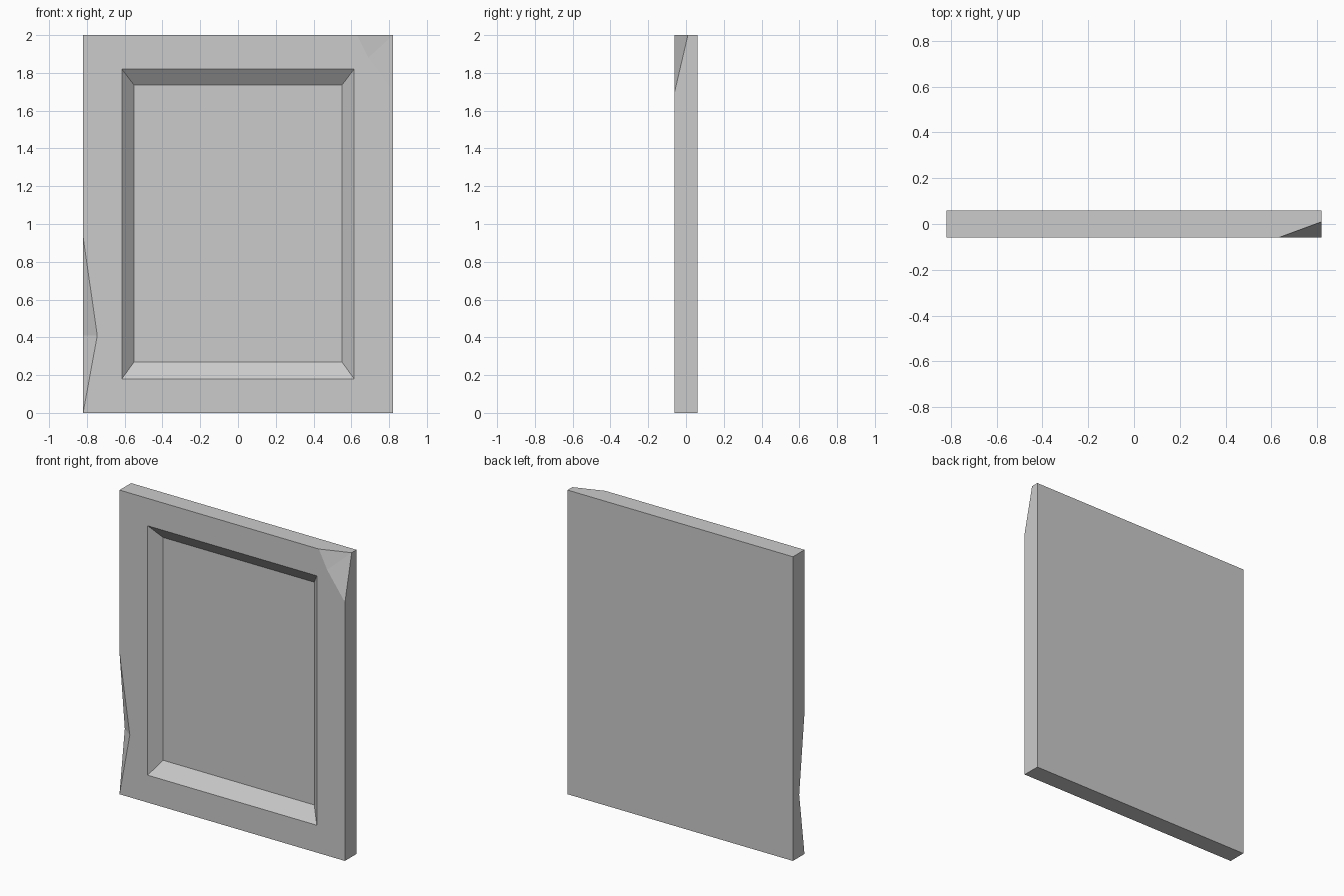
import bpy
import bmesh

if "Cube" in bpy.data.objects:
    bpy.data.objects.remove(bpy.data.objects["Cube"], do_unlink=True)

W, D, H = 0.82, 0.06, 2.0    # half width, half depth, height
FLOOR = 0.007                # depth position of the recessed panel

stone = bpy.data.materials.new("plain_grey")
stone.use_nodes = True
grey = (0.6, 0.6, 0.6, 1)
stone.diffuse_color = grey
stone.node_tree.nodes["Principled BSDF"].inputs["Base Color"].default_value = grey

bm = bmesh.new()


def vert(x, z, y=-D):
    return bm.verts.new((x, y, z))


def rectangle(half, low, high, y):
    """Corners in order: bottom left, bottom right, top right, top left."""
    return [vert(x, z, y) for x, z in
            ((-half, low), (half, low), (half, high), (-half, high))]


# Recess rim, recess floor and back of the slab
rim = rectangle(0.615, 0.18, 1.82, -D)
floor = rectangle(0.55, 0.27, 1.735, FLOOR)
back = rectangle(W, 0, H, D)

# Front corners that stay intact
bottom_left, bottom_right, top_left = vert(-W, 0), vert(W, 0), vert(-W, H)

# Broken top corner
chip_top, chip_mid, chip_low = vert(0.63, H), vert(0.69, 1.88), vert(W, 1.70)
chip_back = vert(W, H, 0.01)

# Dent in the side edge
dent_top, dent_front = vert(-W, 0.93), vert(-0.745, 0.41)
dent_side = vert(-W, 0.41, -0.005)

faces = [
    # Front frame, one piece per side
    [bottom_left, bottom_right, rim[1], rim[0]],
    [bottom_right, chip_low, chip_mid, rim[2], rim[1]],
    [chip_mid, chip_top, top_left, rim[3], rim[2]],
    [top_left, dent_top, dent_front, bottom_left, rim[0], rim[3]],
    # Chip and dent
    [chip_top, chip_mid, chip_back],
    [chip_mid, chip_low, chip_back],
    [dent_top, dent_side, dent_front],
    [dent_side, bottom_left, dent_front],
    # Outer sides
    [top_left, chip_top, chip_back, back[2], back[3]],
    [bottom_right, back[1], back[2], chip_back, chip_low],
    [bottom_left, back[0], back[1], bottom_right],
    [bottom_left, dent_side, dent_top, top_left, back[3], back[0]],
    # Back and recess floor
    back, floor,
]
# Sloping recess walls
faces += [[rim[i], rim[(i + 1) % 4], floor[(i + 1) % 4], floor[i]] for i in range(4)]

for f in faces:
    bm.faces.new(f)
bmesh.ops.recalc_face_normals(bm, faces=bm.faces)
# Triangulate the many-cornered faces for clean flat shading
bmesh.ops.triangulate(bm, faces=[f for f in bm.faces if len(f.verts) > 4])

mesh = bpy.data.meshes.new("recessed_slab")
bm.to_mesh(mesh)
bm.free()
mesh.materials.append(stone)
slab = bpy.data.objects.new("recessed_slab", mesh)
bpy.context.collection.objects.link(slab)
